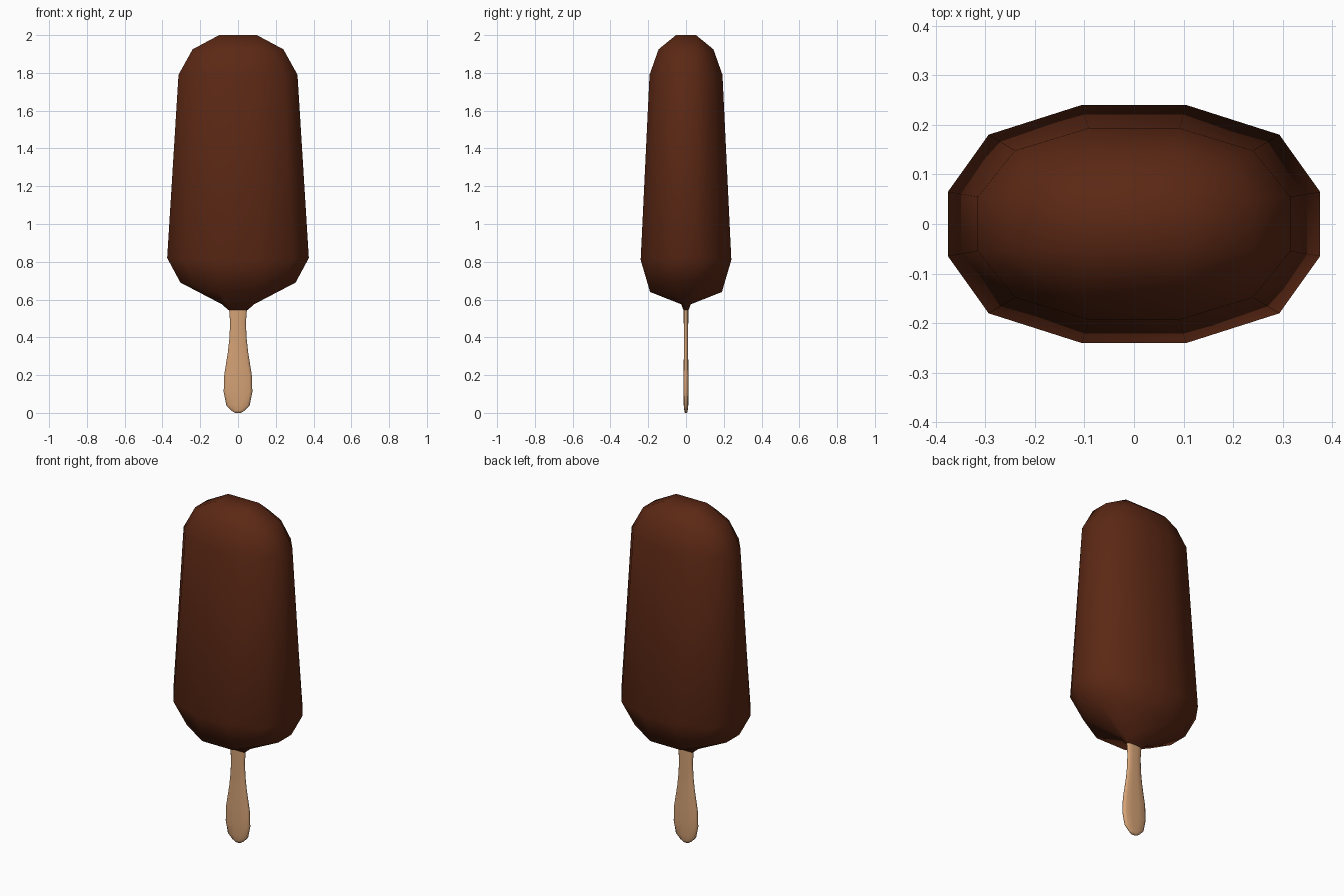
import bpy, bmesh

if "Cube" in bpy.data.objects:
    bpy.data.objects.remove(bpy.data.objects["Cube"])


def material(name, color):
    m = bpy.data.materials.new(name)
    m.diffuse_color = (*color, 1)
    m.use_nodes = True
    m.node_tree.nodes["Principled BSDF"].inputs["Base Color"].default_value = m.diffuse_color
    return m


def full_ring(quadrant):
    """Mirror points running from +x towards +y into a closed ring, without repeats."""
    q = list(quadrant)
    left = [(-x, y, z) for x, y, z in reversed(q)]
    half = q + left
    return half + [(-x, -y, z) for x, y, z in half]


def loft(name, quadrants, mat):
    bm = bmesh.new()
    rings = [[bm.verts.new(p) for p in full_ring(q)] for q in quadrants]
    n = len(rings[0])
    for a, b in zip(rings, rings[1:]):
        for i in range(n):
            j = (i + 1) % n
            bm.faces.new((a[i], a[j], b[j], b[i]))
    bm.faces.new(rings[0][::-1])
    bm.faces.new(rings[-1])
    bmesh.ops.remove_doubles(bm, verts=bm.verts, dist=0.0005)
    bmesh.ops.recalc_face_normals(bm, faces=bm.faces)
    for f in bm.faces:
        f.smooth = True
    me = bpy.data.meshes.new(name)
    bm.to_mesh(me)
    bm.free()
    me.materials.append(mat)
    ob = bpy.data.objects.new(name, me)
    bpy.context.collection.objects.link(ob)
    return ob


# Chocolate coating: tapered block with two-step rounded edges, necked to the stick
coating = [
    [(0.052, 0.011, 0.545)] * 2 + [(0.045, 0.014, 0.545)],
    [(0.085, 0.015, 0.575)] * 2 + [(0.06, 0.025, 0.575)],
    [(0.305, 0.06, 0.69), (0.235, 0.14, 0.68), (0.10, 0.19, 0.64)],
    [(0.375, 0.065, 0.82), (0.293, 0.18, 0.815), (0.105, 0.24, 0.81)],
    [(0.315, 0.055, 1.79), (0.24, 0.148, 1.79), (0.092, 0.193, 1.79)],
    [(0.24, 0.055, 1.925), (0.195, 0.12, 1.90), (0.095, 0.145, 1.925)],
    [(0.10, 0.053, 2.0)] * 3,
]
loft("chocolate_coating", coating, material("chocolate", (0.105, 0.021, 0.007)))

# Wooden stick: (height, half width, half thickness)
profile = [(0.0, 0.016, 0.006), (0.012, 0.035, 0.009), (0.04, 0.062, 0.012),
           (0.11, 0.076, 0.014), (0.20, 0.073, 0.014), (0.32, 0.054, 0.011),
           (0.40, 0.045, 0.011), (0.48, 0.042, 0.012), (0.545, 0.047, 0.012),
           (0.60, 0.047, 0.012)]
stick = [[(w, t * 0.4, z), (w * 0.8, t * 0.85, z), (w * 0.3, t, z)] for z, w, t in profile]
loft("wooden_stick", stick, material("wood", (0.66, 0.36, 0.18)))
